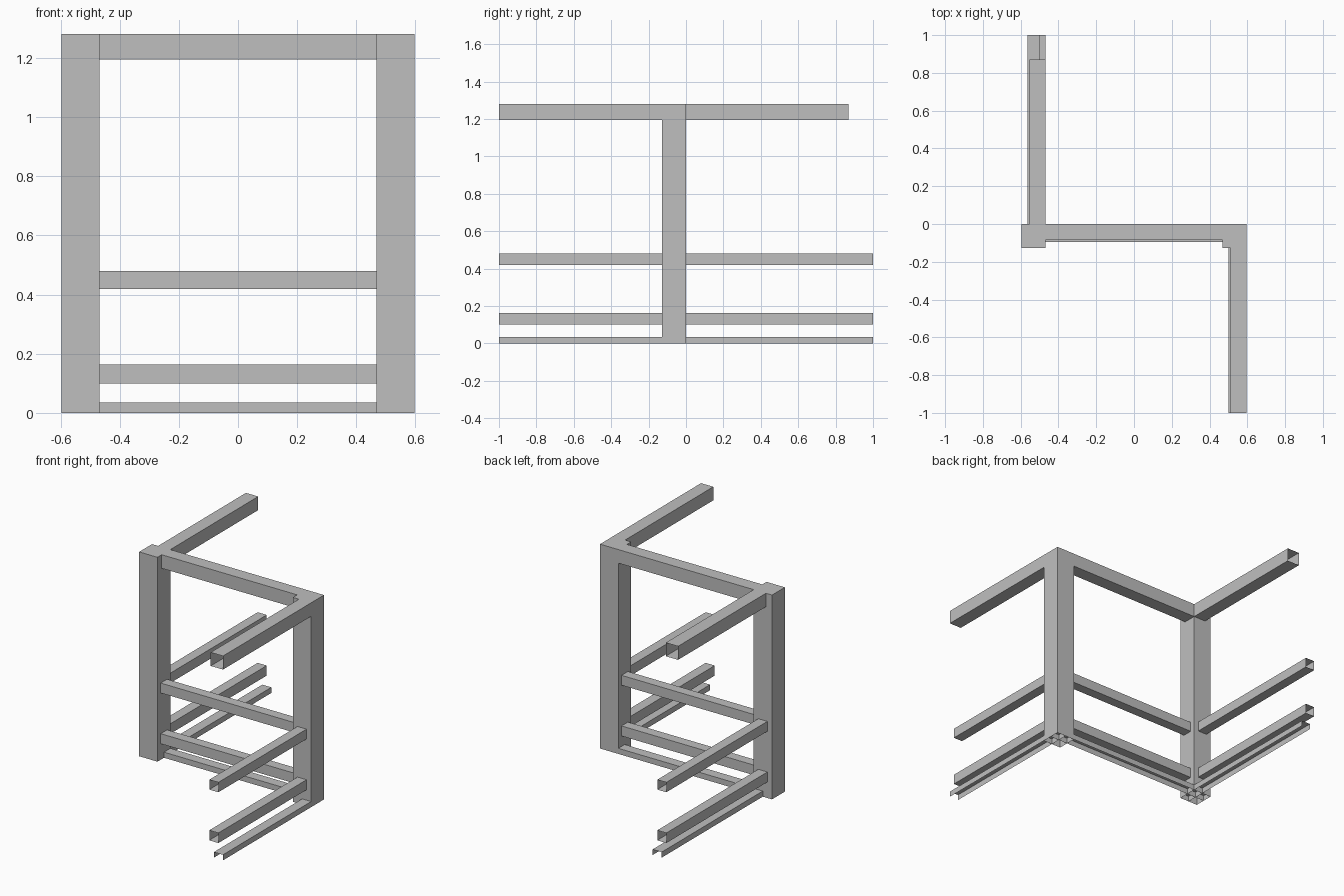
import bpy
import bmesh
from mathutils import Vector

cube = bpy.data.objects.get("Cube")
if cube:
    bpy.data.objects.remove(cube, do_unlink=True)

grey = bpy.data.materials.new("light_grey_metal")
grey.use_nodes = True
colour = (0.52, 0.52, 0.52, 1)
grey.diffuse_color = colour
grey.node_tree.nodes["Principled BSDF"].inputs["Base Color"].default_value = colour


def hollow_box(name, low, high, open_sides):
    """Thin-walled box whose faces pointing along open_sides are left out."""
    low, high = Vector(low), Vector(high)
    bm = bmesh.new()
    bmesh.ops.create_cube(bm, size=1)
    for v in bm.verts:
        v.co = (low + high) / 2 + v.co * (high - low)
    bm.normal_update()
    gone = [f for f in bm.faces
            if any(f.normal.dot(Vector(d)) > 0.9 for d in open_sides)]
    bmesh.ops.delete(bm, geom=gone, context="FACES")
    mesh = bpy.data.meshes.new(name)
    bm.to_mesh(mesh)
    bm.free()
    mesh.materials.append(grey)
    obj = bpy.data.objects.new(name, mesh)
    bpy.context.collection.objects.link(obj)


POST = 0.127
HALF = 0.596
HEIGHT = 1.28
INNER = HALF - POST
X_ENDS = [(1, 0, 0), (-1, 0, 0)]
Y_ENDS = [(0, 1, 0), (0, -1, 0)]
DOWN = (0, 0, -1)

# Corner posts, open underneath
hollow_box("right_post", (-HALF, -POST, 0), (-INNER, 0, HEIGHT), [DOWN])
hollow_box("left_post", (INNER, -POST, 0), (HALF, 0, HEIGHT), [DOWN])

# Rail kinds: name, bottom, top, inset from the outer post face, width
rails = [
    ("top_rail", 1.195, HEIGHT, 0, 0.085),
    ("middle_rail", 0.418, 0.48, 0.032, 0.063),
    ("lower_rail", 0.1, 0.163, 0.032, 0.063),
    ("floor_channel", 0, 0.035, 0, 0.063),
]

for name, z0, z1, inset, width in rails:
    channel = name == "floor_channel"
    extra = [DOWN] if channel else []
    # Floor channels run on through the posts
    reach = POST if channel else 0
    near, far = -inset, -inset - width

    # Cross rail between the posts
    hollow_box("cross_" + name, (-INNER - reach, far, z0),
               (INNER + reach, near, z1), X_ENDS + extra)
    # Rail running forward from the left post
    hollow_box("front_" + name, (HALF + far, -1, z0),
               (HALF + near, -POST + reach, z1), Y_ENDS + extra)
    # Rail running back from the right post
    back_end = 0.87 if name == "top_rail" else 1
    hollow_box("back_" + name, (-INNER + far, -reach, z0),
               (-INNER + near, back_end, z1), Y_ENDS + extra)
